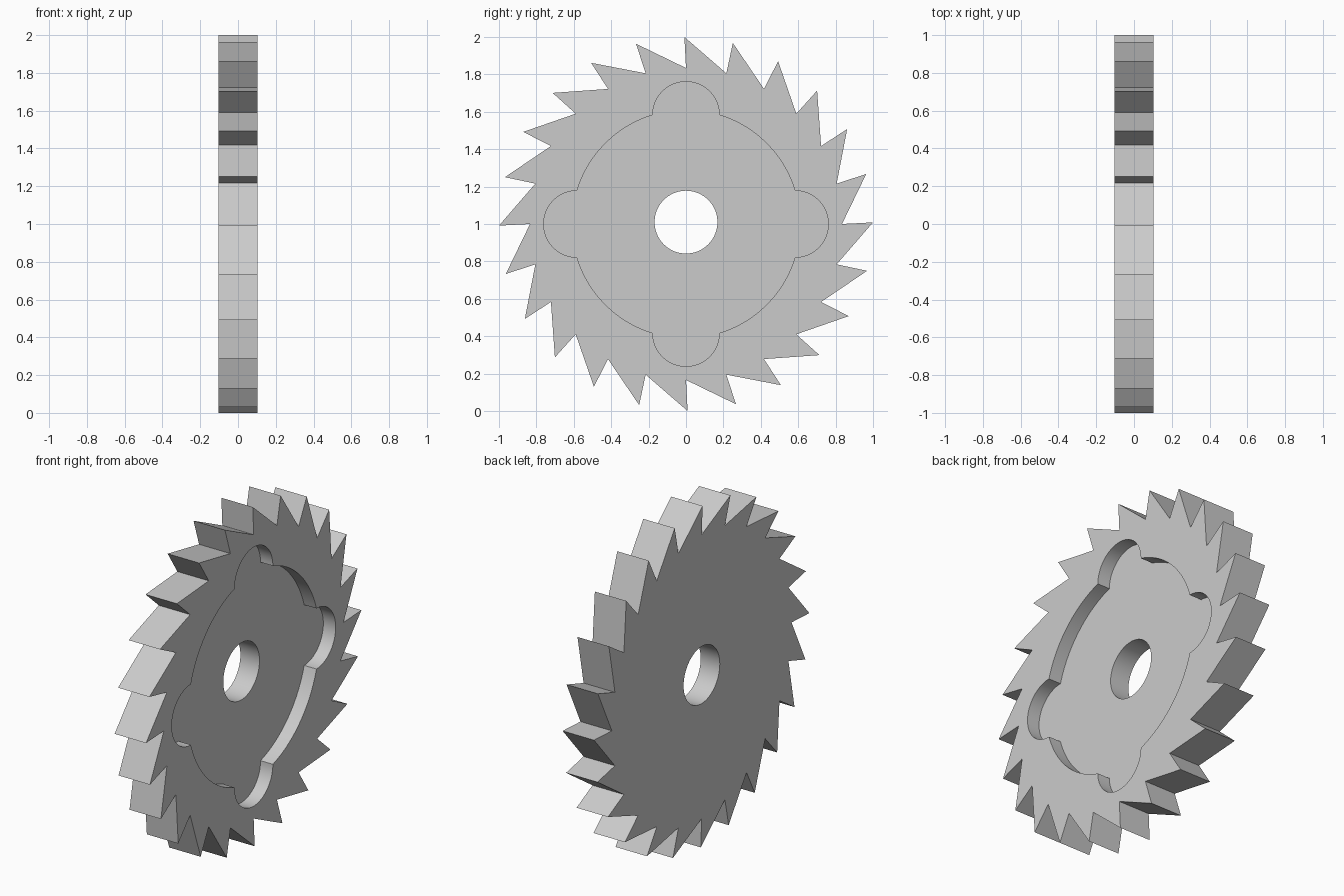
import bpy, bmesh
from math import sin, cos, pi, radians, hypot, atan2

TEETH = 24
TIP_R, ROOT_R = 1.0, 0.834
HALF = 0.102                 # half the blade thickness
DEPTH = 0.08                 # depth of the recess on the +x face
BORE_R = 0.168
LOBE_R, LOBE_DIST = 0.178, 0.583
CENTRE_Z = 1.0

cube = bpy.data.objects.get("Cube")
if cube:
    bpy.data.objects.remove(cube, do_unlink=True)

steel = bpy.data.materials.new("grey_steel")
steel.use_nodes = True
GREY = (0.6, 0.6, 0.6, 1)
steel.diffuse_color = GREY
steel.node_tree.nodes["Principled BSDF"].inputs["Base Color"].default_value = GREY


def arc(cy, cz, r, start, end, steps):
    """Points along an arc, both ends included."""
    angles = [start + (end - start) * i / steps for i in range(steps + 1)]
    return [(cy + r * cos(a), cz + r * sin(a)) for a in angles]


def prism(name, outline, x0, x1):
    """Extrude a (y, z) outline along x."""
    bm = bmesh.new()
    face = bm.faces.new([bm.verts.new((x0, y, z + CENTRE_Z)) for y, z in outline])
    new = bmesh.ops.extrude_face_region(bm, geom=[face])["geom"]
    moved = [g for g in new if isinstance(g, bmesh.types.BMVert)]
    bmesh.ops.translate(bm, verts=moved, vec=(x1 - x0, 0, 0))
    bmesh.ops.recalc_face_normals(bm, faces=bm.faces)
    mesh = bpy.data.meshes.new(name)
    bm.to_mesh(mesh)
    bm.free()
    mesh.materials.append(steel)
    obj = bpy.data.objects.new(name, mesh)
    bpy.context.collection.objects.link(obj)
    return obj


# Toothed disc: each tooth has one nearly radial face and one long slope
teeth = []
for k in range(TEETH):
    a = 2 * pi * k / TEETH
    tip = a + radians(0.5)
    teeth += [(ROOT_R * cos(a), ROOT_R * sin(a)), (TIP_R * cos(tip), TIP_R * sin(tip))]
# Order each pair as tip -> next root when walking clockwise
teeth = [p for k in reversed(range(TEETH)) for p in teeth[2 * k:2 * k + 2]]
blade = prism("saw_blade", teeth, -HALF, HALF)

# Recess outline: a circle with four round lobes
recess = []
disc_r = hypot(LOBE_DIST, LOBE_R)
corner = atan2(LOBE_R, LOBE_DIST)
for q in range(4):
    d = q * pi / 2
    recess += arc(LOBE_DIST * cos(d), LOBE_DIST * sin(d), LOBE_R, d - pi / 2, d + pi / 2, 32)[:-1]
    recess += arc(0, 0, disc_r, d + corner, d + pi / 2 - corner, 24)[:-1]
recess_cutter = prism("recess_cutter", recess, HALF - DEPTH, HALF + 0.1)

# Centre bore
bore_cutter = prism("bore_cutter", arc(0, 0.01, BORE_R, 0, 2 * pi, 64)[:-1], -0.3, 0.3)

# Cut both shapes out of the blade
bpy.ops.object.select_all(action="DESELECT")
bpy.context.view_layer.objects.active = blade
blade.select_set(True)
for cutter in (recess_cutter, bore_cutter):
    cutter.hide_render = True
    mod = blade.modifiers.new(cutter.name, "BOOLEAN")
    mod.operation = "DIFFERENCE"
    mod.solver = "EXACT"
    mod.object = cutter
    bpy.ops.object.modifier_apply(modifier=mod.name)
    bpy.data.objects.remove(cutter, do_unlink=True)

bpy.ops.object.shade_smooth_by_angle(angle=radians(15))
